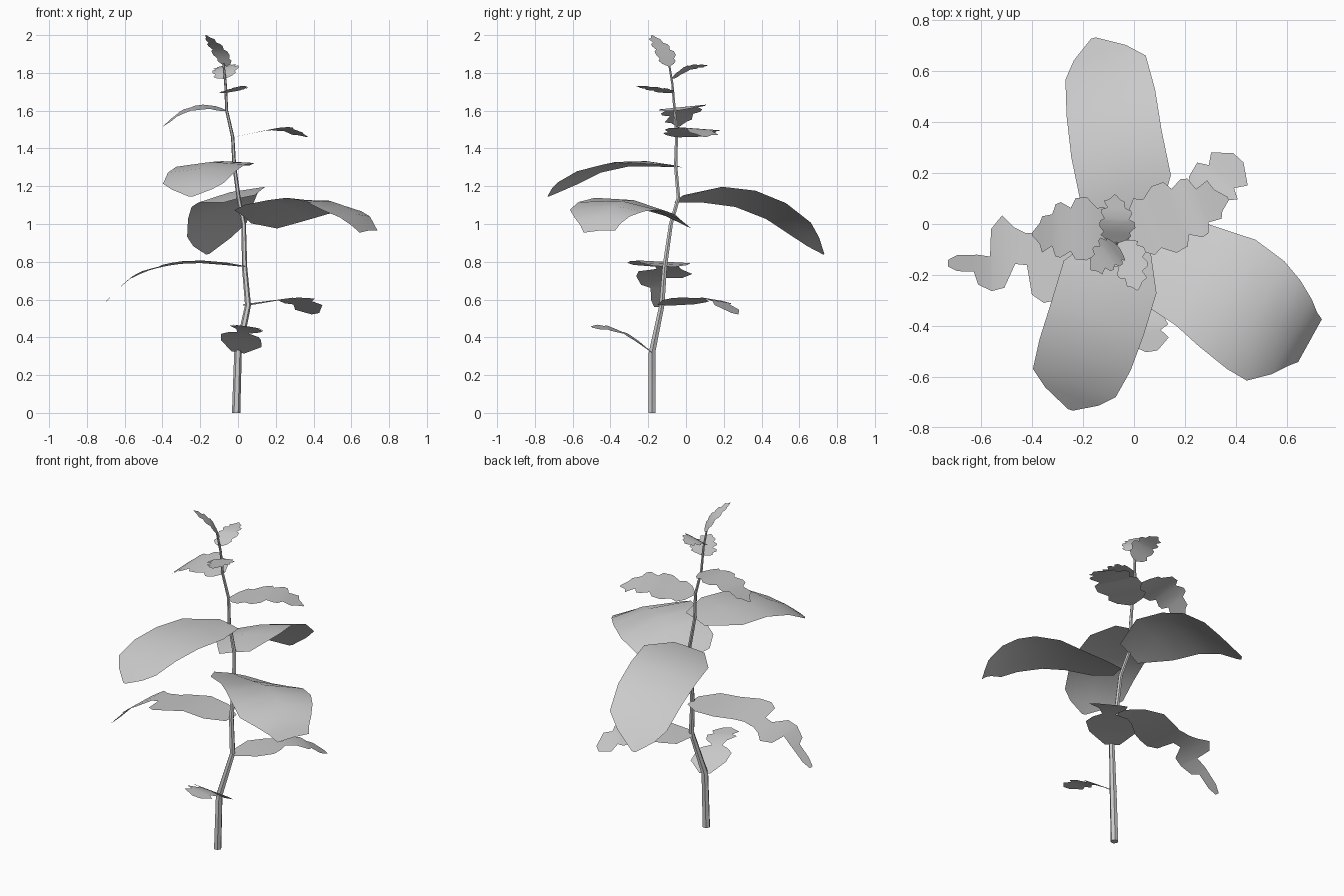
import bpy, bmesh, math
from mathutils import Vector, Quaternion

UP = Vector((0, 0, 1))


def finish(name, bm, angle):
    me = bpy.data.meshes.new(name)
    bm.normal_update()
    bm.to_mesh(me)
    bm.free()
    ob = bpy.data.objects.new(name, me)
    bpy.context.collection.objects.link(ob)
    bpy.ops.object.select_all(action='DESELECT')
    ob.select_set(True)
    bpy.context.view_layer.objects.active = ob
    bpy.ops.object.shade_smooth_by_angle(angle=math.radians(angle))
    return ob


def spline(pts, t):
    """Catmull-Rom point along the control points, t in 0..1."""
    p = [Vector(q) for q in pts]
    p = [2 * p[0] - p[1]] + p + [2 * p[-1] - p[-2]]
    n = len(p) - 3
    i = min(int(t * n), n - 1)
    u = t * n - i
    a, b, c, d = p[i:i + 4]
    return 0.5 * (2 * b + (c - a) * u + (2 * a - 5 * b + 4 * c - d) * u * u
                  + (3 * b - a - 3 * c + d) * u ** 3)


# Leaf outlines: (position along midrib, left half-width, right half-width)
BROAD = [(0, .45, .5), (.2, .95, 1.05), (.4, 1, 1), (.6, .98, .98),
         (.8, .85, .93), (.9, .55, .6), (1, .05, .05)]
BLUNT = [(0, .4, .5), (.1, .9, .8), (.27, 1, .85), (.42, 1.05, 1), (.58, .95, 1.1),
         (.7, .8, 1.1), (.82, .62, .8), (.92, .48, .55), (1, .42, .4)]
TOOTHED = [(0, .1, .1), (.08, .6, .55), (.18, .9, .8), (.26, .75, .7), (.38, 1, 1),
           (.5, .98, .95), (.55, .72, .65), (.66, .9, .85), (.72, .85, .8), (.76, .5, .5),
           (.88, .65, .5), (.91, .35, .3), (1, .05, .05)]
LOBED = [(0, .3, .3), (.2, 1, .9), (.36, .9, 1), (.44, .75, .7), (.5, .25, .3),
         (.6, .7, .4), (.72, .8, .8), (.77, .5, .5), (.87, .7, .75), (1, .2, .2)]
LONG_LOBED = [(0, .3, .3), (.12, .7, .7), (.28, .7, .8), (.42, .95, .6), (.5, 1, .5),
              (.56, .8, .55), (.58, .15, .55), (.64, .1, .7), (.7, .6, .98),
              (.76, .65, .7), (.77, .65, .1), (.84, .5, .15), (.86, .22, .15),
              (.95, .2, .15), (1, .1, .05)]


def leaf(name, outline, width, midrib, roll=0, roll_end=None, cup=0):
    """Blade around a curved midrib; positive roll lifts the right edge, cup drops both."""
    chord = (Vector(midrib[-1]) - Vector(midrib[0])).normalized()
    flat = chord.cross(UP).normalized()
    roll_end = roll if roll_end is None else roll_end
    bm = bmesh.new()
    rows = []
    for t, l, r in outline:
        c = spline(midrib, t)
        side = Quaternion(chord, math.radians(-roll - (roll_end - roll) * t)) @ flat
        rows.append([bm.verts.new(c + side * s * width - UP * cup * width * s * s)
                     for s in (-l, 0, r)])
    for a, b in zip(rows, rows[1:]):
        for k in (0, 1):
            bm.faces.new((a[k], a[k + 1], b[k + 1], b[k]))
    finish(name, bm, 60)


# Stem: tapering six-sided tube through (x, y, z, radius)
stem = [(-.01, -.18, 0, .022), (0, -.18, .32, .02), (.053, -.128, .57, .016),
        (.035, -.113, .77, .014), (.03, -.08, 1.0, .012), (.003, -.04, 1.14, .011),
        (-.02, -.055, 1.31, .01), (-.028, -.05, 1.46, .009), (-.06, -.06, 1.6, .008),
        (-.066, -.072, 1.74, .007), (-.077, -.09, 1.85, .006)]
bm = bmesh.new()
rings = []
for x, y, z, r in stem:
    rings.append([bm.verts.new((x + r * math.cos(k * math.pi / 3),
                                y + r * math.sin(k * math.pi / 3), z)) for k in range(6)])
for a, b in zip(rings, rings[1:]):
    for k in range(6):
        j = (k + 1) % 6
        bm.faces.new((a[k], a[j], b[j], b[k]))
bm.faces.new(rings[0][::-1])
bm.faces.new(rings[-1])
finish("stem", bm, 50)

# Lower lobed leaves
leaf("leaf_lowest", LOBED, .115,
     [(0, -.18, .32), (.02, -.28, .395), (.04, -.39, .445), (.07, -.5, .455)], 10)
leaf("leaf_lower_back", LOBED, .135,
     [(.053, -.125, .57), (.18, .01, .595), (.31, .15, .6), (.41, .26, .525)], 4, 8)
leaf("leaf_long_lobed", LONG_LOBED, .18,
     [(.035, -.115, .775), (-.17, -.12, .8), (-.36, -.13, .785),
      (-.55, -.145, .725), (-.73, -.15, .56)], -3)

# Large middle leaves
leaf("leaf_broad_right", BLUNT, .235,
     [(.03, -.1, 1.04), (.2, -.2, 1.085), (.35, -.27, 1.125), (.5, -.35, 1.12),
      (.62, -.42, 1.06), (.69, -.46, .965)], 20, -4, .12)
leaf("leaf_broad_back", BROAD, .19,
     [(0, -.04, 1.135), (-.05, .18, 1.17), (-.08, .4, 1.12),
      (-.11, .58, 1.01), (-.16, .73, .84)], 14, 14, .08)
leaf("leaf_broad_front", BROAD, .193,
     [(-.02, -.055, 1.31), (-.1, -.25, 1.335), (-.17, -.45, 1.315),
      (-.22, -.6, 1.25), (-.25, -.73, 1.145)], -3, 0, .1)

# Upper toothed leaves
leaf("leaf_upper_right", TOOTHED, .14,
     [(-.025, -.05, 1.46), (.1, .01, 1.485), (.23, .06, 1.505), (.37, .1, 1.46)], 4)
leaf("leaf_upper_left", TOOTHED, .125,
     [(-.06, -.05, 1.6), (-.17, -.02, 1.62), (-.29, -.02, 1.595), (-.4, -.04, 1.515)], 6)
leaf("leaf_small_front", TOOTHED, .075,
     [(-.062, -.07, 1.695), (-.02, -.14, 1.71), (.015, -.26, 1.73)], -7)
leaf("leaf_small_back", TOOTHED, .072,
     [(-.07, -.075, 1.77), (-.065, .01, 1.825), (-.075, .115, 1.84)], 12)
leaf("leaf_top", TOOTHED, .068,
     [(-.06, -.09, 1.835), (-.1, -.115, 1.915), (-.17, -.18, 2.0)])
